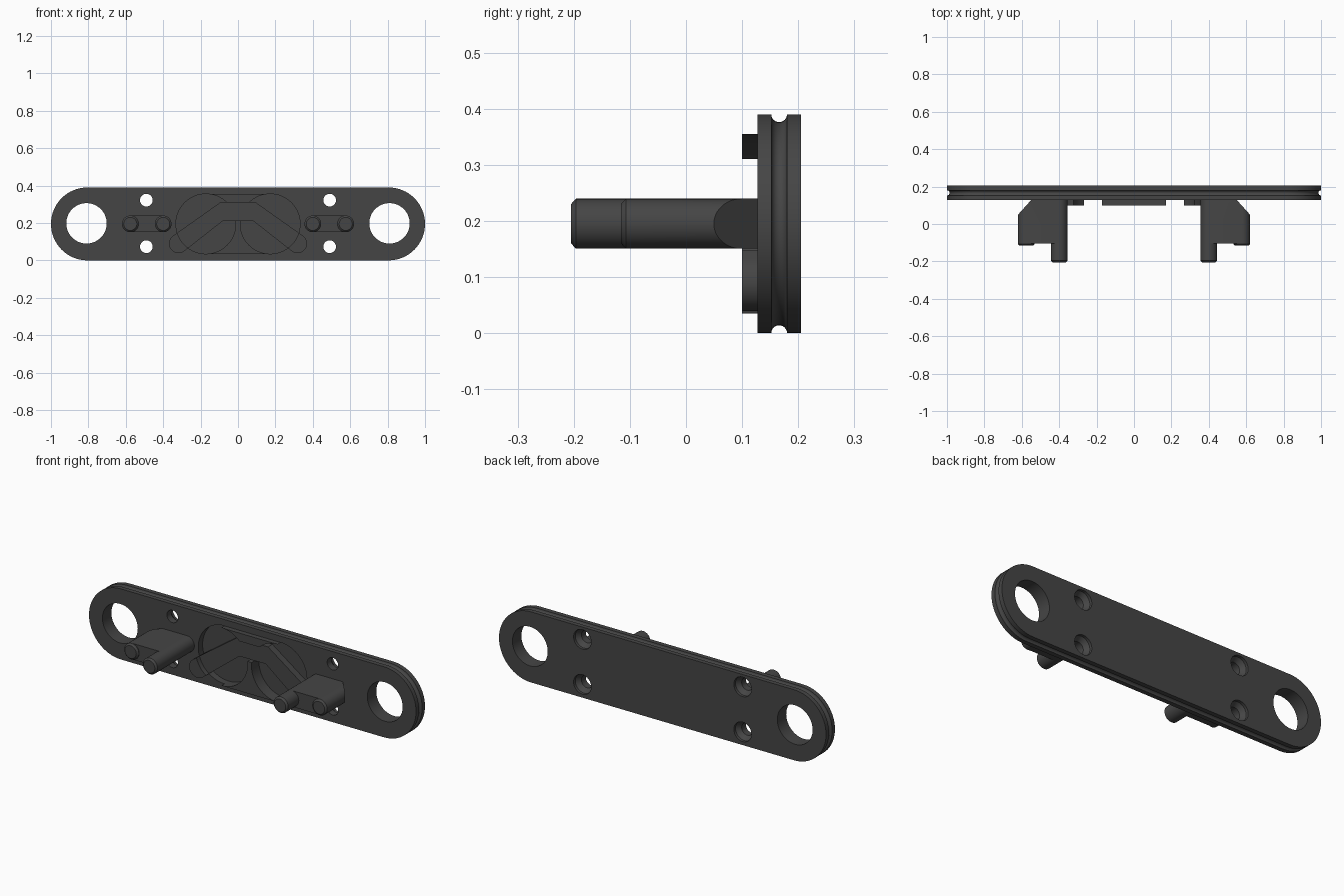
import bpy, bmesh, math
from mathutils import Vector

if "Cube" in bpy.data.objects:
    bpy.data.objects.remove(bpy.data.objects["Cube"])

MAT = bpy.data.materials.new("dark grey plastic")
MAT.diffuse_color = (0.06, 0.06, 0.06, 1)
MAT.use_nodes = True
MAT.node_tree.nodes["Principled BSDF"].inputs["Base Color"].default_value = MAT.diffuse_color
ZC = 0.195


def loft(name, rings):
    """Skin matching rings of 3D points and cap both ends."""
    bm = bmesh.new()
    loops = [[bm.verts.new(p) for p in r] for r in rings]
    n = len(loops[0])
    for a, b in zip(loops, loops[1:]):
        for i in range(n):
            j = (i + 1) % n
            bm.faces.new((a[i], a[j], b[j], b[i]))
    bm.faces.new(loops[0][::-1])
    bm.faces.new(loops[-1])
    bmesh.ops.recalc_face_normals(bm, faces=bm.faces)
    me = bpy.data.meshes.new(name)
    bm.to_mesh(me)
    bm.free()
    me.materials.append(MAT)
    ob = bpy.data.objects.new(name, me)
    bpy.context.collection.objects.link(ob)
    return ob


def stadium(x0, x1, z, r, y, seg=32):
    """Slot outline with round ends centred at x0 and x1."""
    pts = []
    for cx, start in ((x1, -90), (x0, 90)):
        for i in range(seg + 1):
            a = math.radians(start + 180 * i / seg)
            pts.append((cx + r * math.cos(a), y, z + r * math.sin(a)))
    return pts


def disc(x, z, r, y, seg=48):
    return [(x + r * math.cos(2 * math.pi * i / seg), y,
             z + r * math.sin(2 * math.pi * i / seg)) for i in range(seg)]


def cylinder(name, x, z, profile, seg=48):
    """Turned part along y; profile holds (y, radius)."""
    return loft(name, [disc(x, z, r, y, seg) for y, r in profile])


def prism(name, outline, y0, y1):
    return loft(name, [[(x, y, z) for x, z in outline] for y in (y0, y1)])


def boolean(ob, cutter, op='DIFFERENCE', keep=False):
    m = ob.modifiers.new("cut", 'BOOLEAN')
    m.object, m.operation, m.solver = cutter, op, 'EXACT'
    bpy.context.view_layer.objects.active = ob
    bpy.ops.object.modifier_apply(modifier=m.name)
    if not keep:
        bpy.data.objects.remove(cutter)


def chevron(y0, y1):
    """Bent bar with round lower ends."""
    right = [(0.08, 0.212), (0.285, 0.05)]
    c, r = Vector((0.318, 0.09)), 0.051
    for i in range(13):
        a = math.radians(-128 + 180 * i / 12)
        right.append((c.x + r * math.cos(a), c.y + r * math.sin(a)))
    right.append((0.095, 0.31))
    del right[1]
    return prism("chevron", right + [(-x, z) for x, z in reversed(right)], y0, y1)


# Main plate with a round groove along its rim
steps = [(0.127, 0)]
for i in range(13):
    a = math.pi * i / 12
    steps.append((0.166 - 0.014 * math.cos(a), 0.014 * math.sin(a)))
steps.append((0.205, 0))
plate = loft("plate", [stadium(-0.805, 0.805, ZC, 0.195 - d, y) for y, d in steps])

# Large end holes and countersunk screw holes
for s in (-1, 1):
    boolean(plate, cylinder("hole", s * 0.81, ZC + 0.003, [(0, 0.108), (0.3, 0.108)], 64))
    for z in (0.073, 0.322):
        boolean(plate, cylinder("screw_hole", s * 0.49, z,
                                [(0, 0.034), (0.165, 0.034), (0.19, 0.054), (0.3, 0.054)], 32))

# Two round pockets in the middle of the plate
def pocket(s, y0=0.0):
    return cylinder("pocket", s * 0.172, ZC, [(y0, 0.16), (0.165, 0.16)], 64)

for s in (-1, 1):
    boolean(plate, pocket(s))

# Bent bar standing in the pockets
bar = chevron(0.127, 0.17)

# Raised web between the pockets, and raised tips of the bar
web = prism("raised_web", [(-0.172, 0.035), (0.172, 0.035), (0.172, 0.355), (-0.172, 0.355)], 0.10, 0.13)
boolean(web, chevron(0.05, 0.127))
tips = chevron(0.10, 0.13)
tips.name = "raised_tips"
boolean(tips, prism("middle", [(-0.2, 0), (0.2, 0), (0.2, 0.4), (-0.2, 0.4)], 0, 0.3))
for ob in (web, tips):
    for s in (-1, 1):
        boolean(ob, pocket(s))

# Brackets with a short outer pin and a long inner pin
for s, side in ((-1, "left"), (1, "right")):
    a, b = sorted((s * 0.4, s * 0.576))
    block = loft(side + "_bracket", [stadium(a, b, ZC, 0.0445, y, 24) for y in (-0.104, 0.13)])
    wedge = [(0.63, 0.039), (0.54, 0.139), (0.7, 0.139), (0.7, 0.039)]
    boolean(block, loft("wedge", [[(s * x, y, z) for x, y in wedge] for z in (0.1, 0.3)]))
    cylinder(side + "_long_pin", s * 0.4, ZC,
             [(-0.205, 0.02), (-0.205, 0.035), (-0.196, 0.0445), (-0.09, 0.0445)])
    cylinder(side + "_short_pin", s * 0.576, ZC,
             [(-0.116, 0.02), (-0.116, 0.035), (-0.107, 0.0445), (-0.09, 0.0445)])

# Smooth the round walls, keep the edges sharp
for ob in bpy.context.collection.objects:
    bpy.ops.object.select_all(action='DESELECT')
    ob.select_set(True)
    bpy.context.view_layer.objects.active = ob
    bpy.ops.object.shade_smooth_by_angle(angle=math.radians(30))
